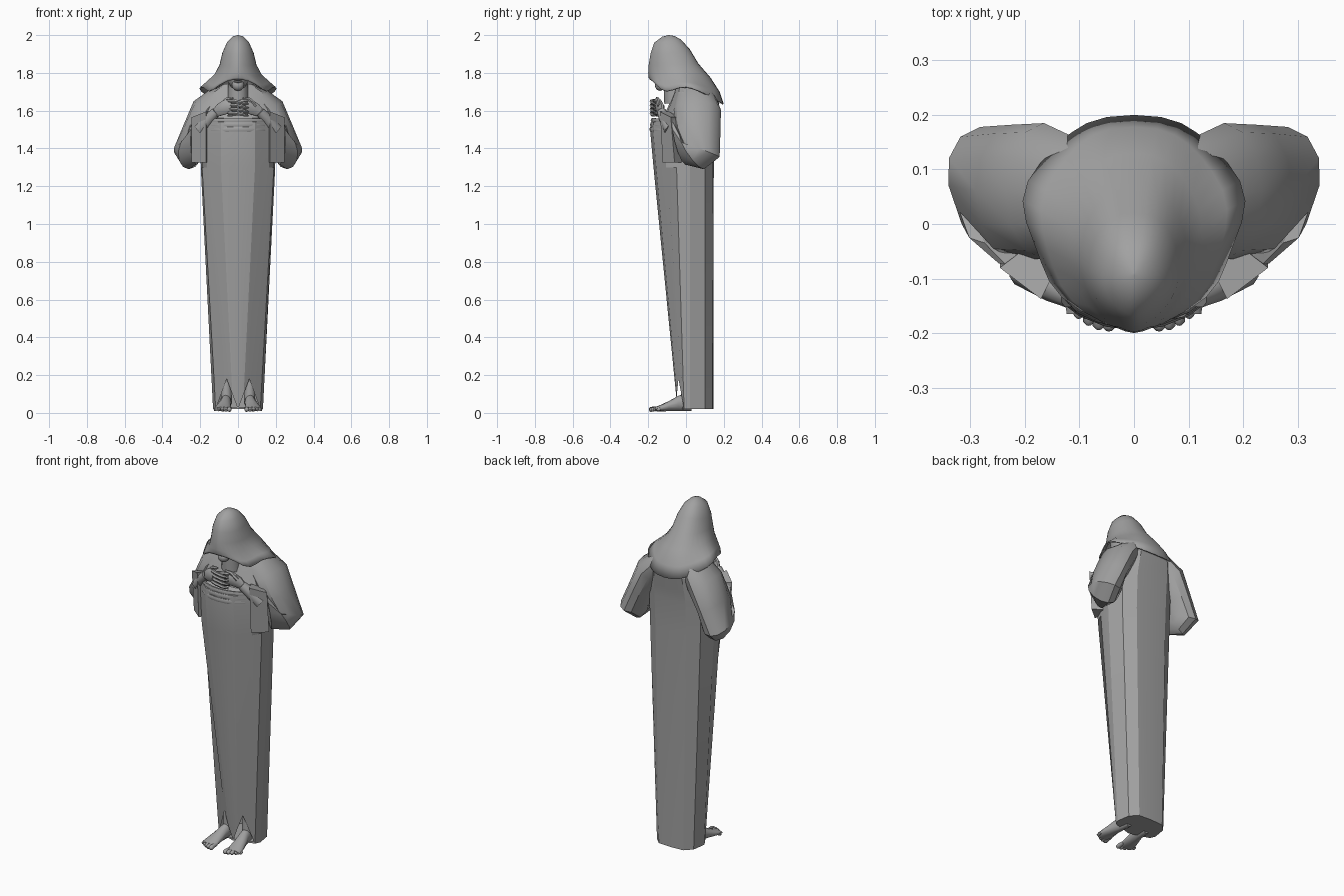
import bpy
import bmesh
from math import sin, cos, pi, radians, exp
from mathutils import Vector

old = bpy.data.objects.get("Cube")
if old:
    bpy.data.objects.remove(old)

stone = bpy.data.materials.new("grey stone")
stone.use_nodes = True
GREY = (0.36, 0.36, 0.36, 1)
stone.diffuse_color = GREY
stone.node_tree.nodes["Principled BSDF"].inputs["Base Color"].default_value = GREY


def finish(name, bm, angle=30):
    bmesh.ops.recalc_face_normals(bm, faces=bm.faces[:])
    mesh = bpy.data.meshes.new(name)
    bm.to_mesh(mesh)
    bm.free()
    mesh.materials.append(stone)
    obj = bpy.data.objects.new(name, mesh)
    bpy.context.collection.objects.link(obj)
    bpy.ops.object.select_all(action="DESELECT")
    obj.select_set(True)
    bpy.context.view_layer.objects.active = obj
    bpy.ops.object.shade_smooth_by_angle(angle=radians(angle))
    return obj


def loft(name, rings, caps=(True, True), angle=30):
    """Skin a list of closed rings of points."""
    bm = bmesh.new()
    loops = [[bm.verts.new(p) for p in ring] for ring in rings]
    n = len(loops[0])
    for a, b in zip(loops, loops[1:]):
        for i in range(n):
            j = (i + 1) % n
            bm.faces.new((a[i], a[j], b[j], b[i]))
    for cap, ring in zip(caps, (loops[0], loops[-1])):
        if cap:
            bm.faces.new(ring)
    return finish(name, bm, angle)


def oval(c, u, v, n=12, side=1, phase=0):
    """Ring around c spanned by half axes u and v, mirrored by side."""
    pts = []
    for i in range(n):
        a = phase + 2 * pi * i / n
        p = Vector(c) + Vector(u) * cos(a) + Vector(v) * sin(a)
        pts.append((p.x * side, p.y, p.z))
    return pts


def tube(name, path, radii, side=1, n=8, flat=1):
    """Round tapered tube along a path."""
    pts = [Vector(p) for p in path]
    rings = []
    for i, p in enumerate(pts):
        d = (pts[min(i + 1, len(pts) - 1)] - pts[max(i - 1, 0)]).normalized()
        ref = Vector((0, 1, 0)) if abs(d.z) > 0.9 else Vector((0, 0, 1))
        u = d.cross(ref).normalized()
        rings.append(oval(p, u * radii[i] * flat, d.cross(u) * radii[i], n, side))
    return loft(name, rings, angle=50)


def ball(name, c, size):
    bm = bmesh.new()
    bmesh.ops.create_uvsphere(bm, u_segments=16, v_segments=10, radius=1)
    for v in bm.verts:
        v.co = Vector([v.co[k] * size[k] + c[k] for k in range(3)])
    return finish(name, bm, 60)


def mirrored(half):
    """Close a half outline running from the back centre to the front centre."""
    return half + [(-x, y, z) for x, y, z in half[-2:0:-1]]


# Long robe: faceted back and sides, curved front panel, notches over the feet
hem = [(0, .145, .02), (.08, .14, .02), (.12, .10, .02), (.132, .02, .02),
       (.118, -.01, .02), (.06, -.04, .18), (.03, -.048, .1), (0, -.045, .02)]
hip = [(0, .147), (.10, .142), (.165, .10), (.197, .02),
       (.19, -.05), (.165, -.105), (.09, -.158), (0, -.172)]


def hip_ring(z, width=1, front=1, back=1):
    return mirrored([(x * width, y * (back if y > 0 else front), z) for x, y in hip])


robe = [mirrored(hem), hip_ring(1.3), hip_ring(1.49, 1.01, 1.1, 1.06),
        hip_ring(1.54, 1, 1.08, 1.1), hip_ring(1.56, .98, .72, 1.12),
        hip_ring(1.64, .92, .5, 1.2), hip_ring(1.70, .75, .36, 1.05),
        hip_ring(1.74, .4, .3, .6)]
loft("robe", robe, (False, True), 24)
loft("robe_underside", [[p for p in mirrored(hem) if p[2] < .05],
                        [(x * .98, y, z + .01) for x, y, z in mirrored(hem) if z < .05]])

# Sash folds around the front of the waist
for k, z in enumerate((1.495, 1.52, 1.543)):
    path = [(.172 * sin(a), -.04 - (.145 - .004 * k) * cos(a), z + .012 * cos(a) - .006)
            for a in [radians(-85 + 17 * i) for i in range(11)]]
    tube("sash_fold", path, [.014] * 11, n=6, flat=.7)

# Hood and shoulder cape: tilted rings, front and back heights given separately
levels = [(1.992, 1.995, -.125, -.06, .027), (1.96, 1.975, -.168, -.025, .057),
          (1.90, 1.925, -.188, .02, .083), (1.84, 1.85, -.198, .065, .098),
          (1.80, 1.775, -.2, .13, .125), (1.775, 1.70, -.198, .178, .168),
          (1.765, 1.635, -.192, .2, .198)]
SEG = 32
hood = []
for k, (zf, zb, yf, yb, w) in enumerate(levels):
    ring = []
    low = max(0, k - 3) / 3
    for i in range(SEG):
        a = 2 * pi * i / SEG
        t = (1 - cos(a)) / 2
        s = abs(sin(a))
        turn = min(a, 2 * pi - a)
        dip = .055 * low * exp(-((turn - .95) / .42) ** 2)
        fold = 1 - .06 * low * cos(5 * turn) * s
        x = w * s ** (1.25 if t < .5 else .85) * fold * (1 if a < pi else -1)
        ring.append((x, yf + (yb - yf) * t, zf + (zb - zf) * t ** 2 - dip))
    hood.append(ring)
hood.insert(0, oval((0, -.092, 2.0), (.002, 0, 0), (0, .002, 0), SEG, 1, -pi / 2))
cowl = loft("hood", hood, (True, False), 40)
shell = cowl.modifiers.new("cloth thickness", "SOLIDIFY")
shell.thickness = .007
shell.offset = -1

# Head in the shadow of the hood
ball("head", (0, -.095, 1.82), (.066, .07, .115))
ball("chin", (0, -.137, 1.735), (.032, .027, .03))
ball("nose", (0, -.168, 1.79), (.011, .016, .025))
for z in (1.752, 1.763):
    ball("lip", (0, -.157, z), (.02, .01, .005))
tube("neck", [(0, -.06, 1.64), (0, -.07, 1.78)], [.055, .05], n=12)

for side, label in ((1, "left"), (-1, "right")):
    # Wide hanging sleeve from shoulder round the elbow to the wrist
    sections = [((.09, .05, 1.69), (.04, 0, .035), (0, .10, 0)),
                ((.165, .06, 1.605), (.07, 0, .045), (0, .125, 0)),
                ((.225, .06, 1.49), (.065, 0, .03), (0, .122, -.01)),
                ((.262, .08, 1.39), (.078, -.01, .01), (.02, .098, -.035)),
                ((.25, .035, 1.385), (.066, -.035, 0), (.01, .06, -.095)),
                ((.22, -.035, 1.44), (.032, -.026, 0), (0, .03, -.125))]
    loft(label + "_sleeve", [oval(c, u, v, 12, side) for c, u, v in sections], angle=35)

    # Straight turned-back cuff
    band = [((.222, -.052, 1.445), (.034, -.026, 0), (0, .014, -.17)),
            ((.158, -.105, 1.46), (.018, -.036, 0), (0, .01, -.19))]
    loft(label + "_cuff", [oval(c, u, v, 4, side, pi / 4) for c, u, v in band])

    # Forearm and palm, the right hand lying over the left
    out = -.012 if side < 0 else .008
    tube(label + "_forearm", [(.2, -.08, 1.50), (.145, -.115, 1.565), (.115, -.13, 1.595)],
         [.036, .03, .025], side, 10)
    tube(label + "_palm", [(.125, -.125, 1.585), (.095, -.137 + out, 1.605),
                           (.06, -.15 + out, 1.622), (.035, -.155 + out, 1.622)],
         [.022, .034, .04, .034], side, 10, .5)
    for f in range(4):
        z = 1.652 - .021 * f
        tube(label + "_finger", [(.05, -.158 + out, z), (.015, -.17 + out, z - .002),
                                 (-.025, -.168 + out, z - .01), (-.055, -.155 + out, z - .016)],
             [.010, .0105, .0095, .005], side, 6)
    tube(label + "_thumb", [(.095, -.14, 1.625), (.06, -.15, 1.66), (.025, -.155, 1.667)],
         [.012, .011, .006], side, 6)

    # Bare foot with five toes and an ankle inside the robe
    foot = [((.06, .03, .035), .02, .026), ((.062, .0, .055), .028, .046),
            ((.066, -.04, .05), .03, .041), ((.074, -.09, .036), .037, .027),
            ((.08, -.14, .024), .045, .016), ((.082, -.165, .02), .042, .011)]
    loft(label + "_foot", [oval(c, (w, 0, 0), (0, 0, h), 12, side) for c, w, h in foot], angle=60)
    tube(label + "_ankle", [(.062, .0, .05), (.062, .0, .13), (.062, .01, .24)],
         [.03, .028, .034], side, 10)
    for t in range(5):
        x = .046 + .0185 * t
        r = .0125 - .001 * t
        tip = -.195 + .004 * t * t / 1.6
        tube(label + "_toe", [(x, -.14, .022), (x, tip + .02, .021),
                              (x, tip + .006, .017), (x, tip, .015)],
             [r * .8, r, r, r * .5], side, 8)
